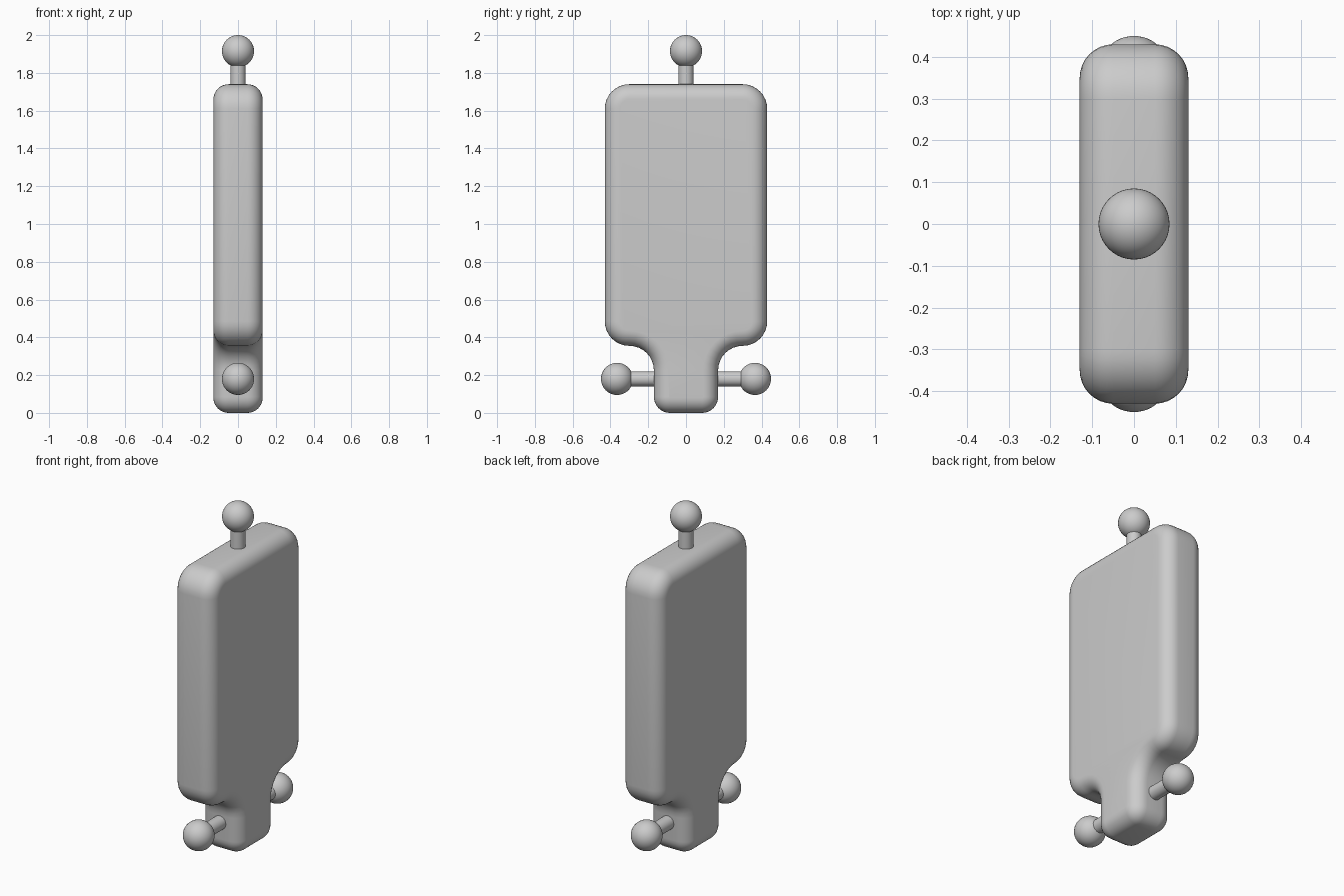
import bpy, bmesh
from math import sin, cos, pi, radians
from mathutils import Matrix, Vector

if "Cube" in bpy.data.objects:
    bpy.data.objects.remove(bpy.data.objects["Cube"])

grey = bpy.data.materials.new("plain grey")
grey.use_nodes = True
grey.diffuse_color = (0.6, 0.6, 0.6, 1)
grey.node_tree.nodes["Principled BSDF"].inputs["Base Color"].default_value = (0.6, 0.6, 0.6, 1)

HALF_THICK, ROUND = 0.13, 0.08
ARC_STEPS, ROUND_STEPS = 8, 8


def finish(bm, name):
    bmesh.ops.recalc_face_normals(bm, faces=bm.faces)
    mesh = bpy.data.meshes.new(name)
    bm.to_mesh(mesh)
    bm.free()
    mesh.materials.append(grey)
    obj = bpy.data.objects.new(name, mesh)
    bpy.context.collection.objects.link(obj)
    bpy.ops.object.select_all(action='DESELECT')
    obj.select_set(True)
    bpy.context.view_layer.objects.active = obj
    bpy.ops.object.shade_smooth_by_angle(angle=radians(35))
    return obj


# Half outline of the paddle: centre y, centre z, radius, start and end angle, convex or not
CORNERS = [
    (0.085, 0.085, 0.085, -90, 0, True),    # foot corner
    (0.30, 0.225, 0.13, 180, 90, False),    # neck fillet
    (0.30, 0.485, 0.13, -90, 0, True),      # lower shoulder
    (0.30, 1.61, 0.13, 0, 90, True),        # upper shoulder
]


def outline(inset):
    """Closed outline in the y-z plane, drawn in by the given amount."""
    half = []
    for y, z, r, a0, a1, convex in CORNERS:
        r += -inset if convex else inset
        for i in range(ARC_STEPS + 1):
            a = radians(a0 + (a1 - a0) * i / ARC_STEPS)
            point = (y + r * cos(a), z + r * sin(a))
            # shared tangent point between fillet and shoulder
            if not half or (Vector(point) - Vector(half[-1])).length > 1e-5:
                half.append(point)
    return half + [(-y, z) for y, z in reversed(half)]


# Paddle body: outline rings swept around a rounded rim
bm = bmesh.new()
rings = []
for side in (-1, 1):
    for i in range(ROUND_STEPS + 1):
        a = pi / 2 * i / ROUND_STEPS
        a = pi / 2 - a if side < 0 else a
        x = side * (HALF_THICK - ROUND + ROUND * sin(a))
        rings.append([bm.verts.new((x, y, z)) for y, z in outline(ROUND * (1 - cos(a)))])
for low, high in zip(rings, rings[1:]):
    n = len(low)
    for i in range(n):
        j = (i + 1) % n
        bm.faces.new((low[i], low[j], high[j], high[i]))
bm.faces.new(rings[0])
bm.faces.new(rings[-1])
finish(bm, "paddle_body")


def knob(name, start, direction, length):
    """A thin stem with a ball at its far end."""
    start, direction = Vector(start), Vector(direction)
    turn = direction.to_track_quat('Z', 'Y').to_matrix().to_4x4()
    bm = bmesh.new()
    bmesh.ops.create_cone(bm, cap_ends=True, segments=32, radius1=0.04, radius2=0.04, depth=length,
                          matrix=Matrix.Translation(start + direction * length / 2) @ turn)
    finish(bm, name + "_stem")
    bm = bmesh.new()
    bmesh.ops.create_uvsphere(bm, u_segments=40, v_segments=24, radius=0.085,
                              matrix=Matrix.Translation(start + direction * length) @ turn)
    finish(bm, name + "_ball")


# Knobs on the top, front and back
knob("top_knob", (0, 0, 1.70), (0, 0, 1), 0.215)
for name, s in (("front_knob", -1), ("back_knob", 1)):
    knob(name, (0, s * 0.12, 0.18), (0, s, 0), 0.245)
